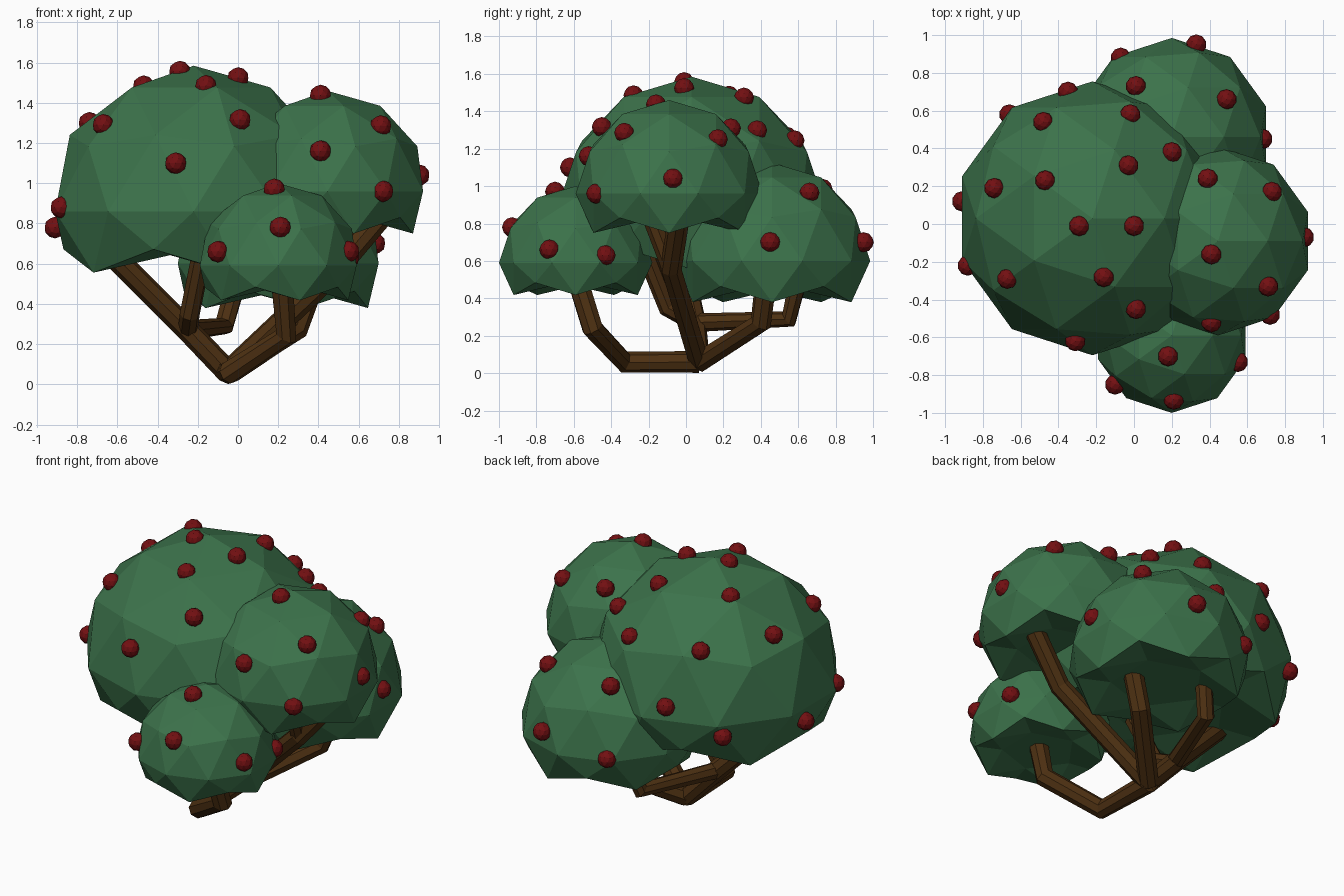
import bpy, bmesh
from math import sqrt
from mathutils import Vector

if "Cube" in bpy.data.objects:
    bpy.data.objects.remove(bpy.data.objects["Cube"], do_unlink=True)


def material(name, color):
    m = bpy.data.materials.new(name)
    m.use_nodes = True
    m.diffuse_color = (*color, 1)
    m.node_tree.nodes["Principled BSDF"].inputs["Base Color"].default_value = (*color, 1)
    return m


leaf_green = material("leaf green", (0.045, 0.17, 0.07))
bark_brown = material("bark brown", (0.075, 0.03, 0.006))
berry_red = material("berry red", (0.17, 0.005, 0.006))


def add_object(name, mesh, mat):
    mesh.materials.clear()
    mesh.materials.append(mat)
    ob = bpy.data.objects.new(name, mesh)
    bpy.context.collection.objects.link(ob)
    return ob


def underside(z):
    """Lift the lower part of a unit ball into a jagged, nearly flat base."""
    if z < -0.7:
        return -0.3
    if z < -0.5:
        return -0.42
    return -0.26 if z < -0.4 else z


def foliage(name, center, radius):
    bm = bmesh.new()
    bmesh.ops.create_icosphere(bm, subdivisions=2, radius=1)
    for v in bm.verts:
        v.co.z = underside(v.co.z)
        v.co = v.co * radius + Vector(center)
    mesh = bpy.data.meshes.new(name)
    bm.to_mesh(mesh)
    bm.free()
    add_object(name, mesh, leaf_green)


def berries(name, center, radius, spots, size=0.054):
    """Spots hold x and y, plus z near the rim; otherwise z follows the clump."""
    bm = bmesh.new()
    c = Vector(center)
    for spot in spots:
        x, y = spot[:2]
        rise = sqrt(max(0, (radius * 0.966) ** 2 - (x - c.x) ** 2 - (y - c.y) ** 2))
        p = Vector((x, y, spot[2] if len(spot) > 2 else c.z + rise))
        ball = bmesh.ops.create_icosphere(bm, subdivisions=2, radius=size)
        bmesh.ops.translate(bm, verts=ball["verts"], vec=p)
    mesh = bpy.data.meshes.new(name)
    bm.to_mesh(mesh)
    bm.free()
    add_object(name, mesh, berry_red)


def branch(name, points, thickness=0.058):
    curve = bpy.data.curves.new(name + " path", "CURVE")
    curve.dimensions = "3D"
    curve.bevel_depth = thickness
    curve.bevel_resolution = 2
    curve.use_fill_caps = True
    spline = curve.splines.new("POLY")
    spline.points.add(len(points) - 1)
    for p, co in zip(spline.points, points):
        p.co = (*co, 1)
    path = bpy.data.objects.new(name + " path", curve)
    bpy.context.collection.objects.link(path)
    bpy.context.view_layer.update()
    mesh = bpy.data.meshes.new_from_object(
        path.evaluated_get(bpy.context.evaluated_depsgraph_get()))
    bpy.data.objects.remove(path, do_unlink=True)
    for f in mesh.polygons:
        f.use_smooth = False
    add_object(name, mesh, bark_brown)


# Foliage clumps with their berries
clumps = {
    "main": ((-0.22, 0.03, 0.86), 0.725, [
        (-0.48, 0.54), (-0.66, 0.58, 0.79), (-0.35, 0.70, 0.94), (-0.74, 0.19),
        (-0.47, 0.23), (-0.03, 0.31), (-0.02, 0.58), (0.20, 0.38), (-0.29, -0.01),
        (0, -0.01), (-0.67, -0.29), (-0.16, -0.28), (0.01, -0.45),
        (-0.31, -0.62, 1.1), (-0.88, -0.22, 0.88), (-0.91, 0.12, 0.78)]),
    "left": ((0.445, -0.09, 0.96), 0.5, [
        (0.39, 0.24), (0.73, 0.17), (0.41, -0.16), (0.71, -0.33),
        (0.41, -0.52, 1.16), (0.90, -0.07, 1.04), (0.72, -0.48, 0.96)]),
    "back": ((0.20, 0.46, 0.60), 0.525, [
        (-0.07, 0.88, 0.61), (0.33, 0.95, 0.70), (0.01, 0.73),
        (0.49, 0.66), (0.68, 0.45, 0.70)]),
    "front": ((0.20, -0.59, 0.59), 0.41, [
        (-0.10, -0.85, 0.66), (0.18, -0.70), (0.21, -0.93, 0.78),
        (0.55, -0.73, 0.66), (0.55, -0.43, 0.63)]),
}
for name, (center, radius, spots) in clumps.items():
    foliage(name + "_foliage", center, radius)
    berries(name + "_berries", center, radius, spots)

# Trunk lying along the ground, with branches rising to each clump
base = (-0.05, 0.07, 0.06)
fork = (-0.25, 0.05, 0.27)
crook = (0.48, -0.08, 0.56)
branch("front_branch", [base, (-0.04, -0.33, 0.06), (0.24, -0.50, 0.24), (0.22, -0.58, 0.5)])
branch("left_branch", [base, crook, (0.70, -0.04, 0.82)])
branch("left_twig", [crook, (0.50, -0.18, 0.82)], 0.05)
branch("back_left_branch", [base, (0.29, 0.40, 0.27), (0.38, 0.43, 0.52)])
branch("main_branch", [base, fork, (-0.66, -0.04, 0.68)])
branch("main_twig", [fork, (-0.24, -0.1, 0.35), (-0.18, -0.22, 0.65)], 0.05)
branch("back_branch", [fork, (-0.07, 0.55, 0.29), (-0.01, 0.60, 0.5)], 0.05)
